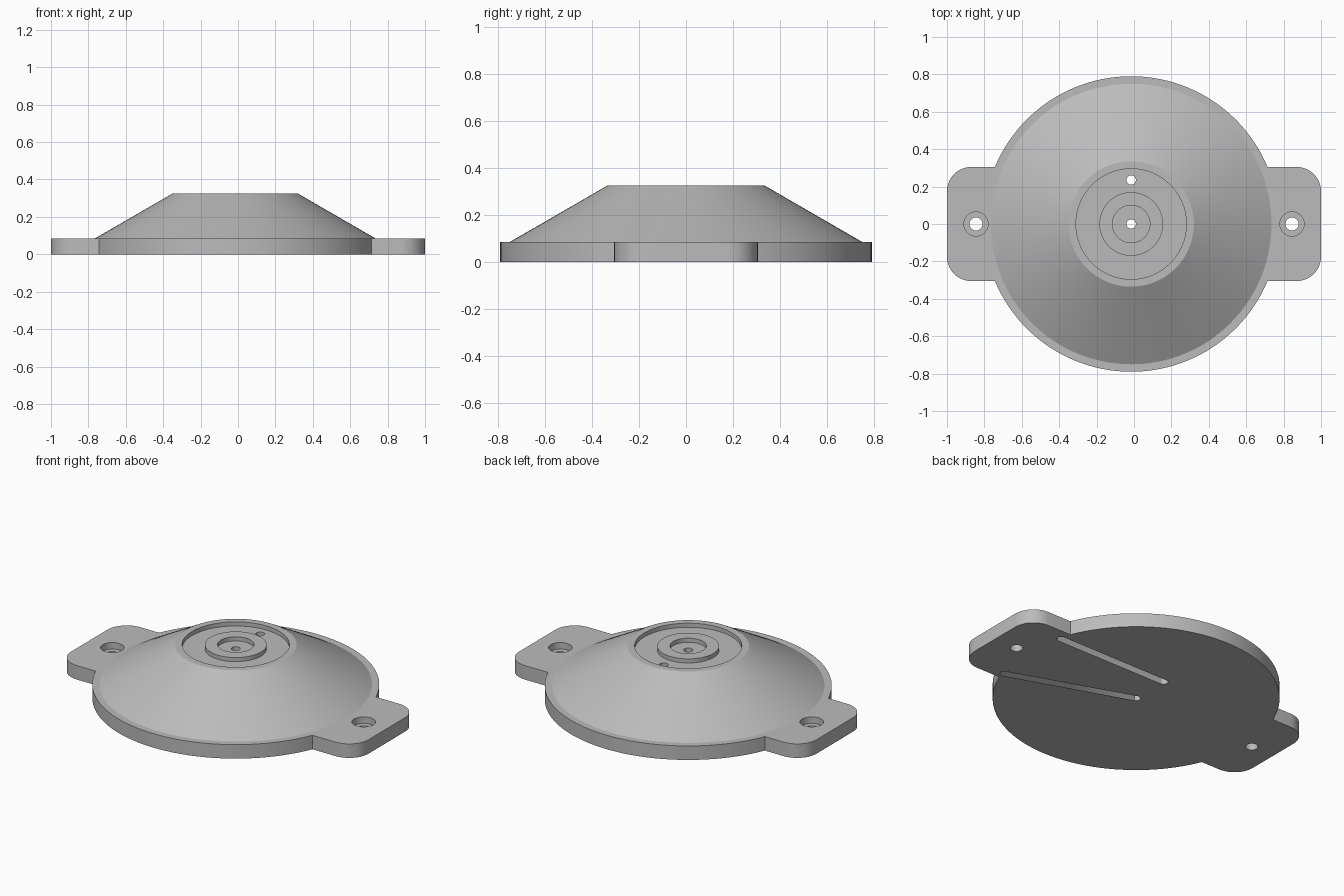
import bpy, bmesh, math
from math import cos, sin, pi, radians

cube = bpy.data.objects.get("Cube")
if cube:
    bpy.data.objects.remove(cube, do_unlink=True)

CX = -0.015        # axis of the round housing
HOLE_Y = 0.235     # offset of the second port
BASE_H = 0.085     # flange thickness

grey = bpy.data.materials.new("plain grey")
grey.use_nodes = True
colour = (0.5, 0.5, 0.5, 1)
grey.diffuse_color = colour
grey.node_tree.nodes["Principled BSDF"].inputs["Base Color"].default_value = colour


def to_object(name, bm):
    bmesh.ops.remove_doubles(bm, verts=bm.verts, dist=1e-5)
    bmesh.ops.recalc_face_normals(bm, faces=bm.faces)
    mesh = bpy.data.meshes.new(name)
    bm.to_mesh(mesh)
    bm.free()
    mesh.materials.append(grey)
    obj = bpy.data.objects.new(name, mesh)
    bpy.context.collection.objects.link(obj)
    return obj


def prism(name, centres, radius, z0, z1, start=0.0, steps=32):
    """Extruded outline: equal arcs around each centre, counter-clockwise."""
    bm = bmesh.new()
    sweep = 2 * pi / len(centres)
    verts = []
    for i, (x, y) in enumerate(centres):
        last = steps if len(centres) == 1 else steps + 1
        for k in range(last):
            a = start + sweep * (i + k / steps)
            verts.append(bm.verts.new((x + radius * cos(a), y + radius * sin(a), z0)))
    face = bm.faces.new(verts)
    top = bmesh.ops.extrude_face_region(bm, geom=[face])["geom"]
    bmesh.ops.translate(bm, vec=(0, 0, z1 - z0),
                        verts=[v for v in top if isinstance(v, bmesh.types.BMVert)])
    return to_object(name, bm)


def slot(name, a, b, radius, depth):
    angle = math.atan2(b[1] - a[1], b[0] - a[0])
    return prism(name, [b, a], radius, -0.1, depth, angle - pi / 2, 12)


def combine(body, tool, operation):
    mod = body.modifiers.new(tool.name, 'BOOLEAN')
    mod.operation, mod.solver, mod.object = operation, 'EXACT', tool
    bpy.context.view_layer.objects.active = body
    bpy.ops.object.modifier_apply(modifier=mod.name)
    bpy.data.objects.remove(tool, do_unlink=True)


# Round conical housing with dished top, raised ring and centre pocket
profile = [(0, 0), (0.79, 0), (0.79, BASE_H), (0.75, BASE_H), (0.335, 0.325),
           (0.295, 0.325), (0.295, 0.3), (0.17, 0.3), (0.17, 0.325),
           (0.1, 0.325), (0.1, 0.3), (0, 0.3)]
bm = bmesh.new()
pts = [bm.verts.new((CX + r, 0, z)) for r, z in profile]
edges = [bm.edges.new(pair) for pair in zip(pts, pts[1:])]
bmesh.ops.spin(bm, geom=pts + edges, cent=(CX, 0, 0), axis=(0, 0, 1),
               angle=2 * pi, steps=128, use_merge=True)
body = to_object("housing", bm)

# Mounting tabs: one rounded plate crossing the housing
r = 0.13
x, y = 1 - r, 0.305 - r
combine(body, prism("tab_plate", [(x, y), (-x, y), (-x, -y), (x, -y)],
                    r, 0, BASE_H, steps=10), 'UNION')

# Counterbored screw holes
for side in (-1, 1):
    at = [(side * 0.845, 0)]
    combine(body, prism("counterbore", at, 0.065, BASE_H - 0.04, 0.2), 'DIFFERENCE')
    combine(body, prism("screw_hole", at, 0.035, -0.1, 0.2), 'DIFFERENCE')

# Ports through the top, each feeding a groove in the underside
for port, end in (((CX, 0), (0.715, -0.258)), ((CX, HOLE_Y), (0.72, HOLE_Y))):
    combine(body, prism("port", [port], 0.025, -0.1, 0.5), 'DIFFERENCE')
    combine(body, slot("groove", port, end, 0.025, 0.05), 'DIFFERENCE')

# Smooth curved walls, crisp edges
bpy.ops.object.select_all(action='DESELECT')
body.select_set(True)
bpy.context.view_layer.objects.active = body
bpy.ops.object.shade_smooth_by_angle(angle=radians(20))
